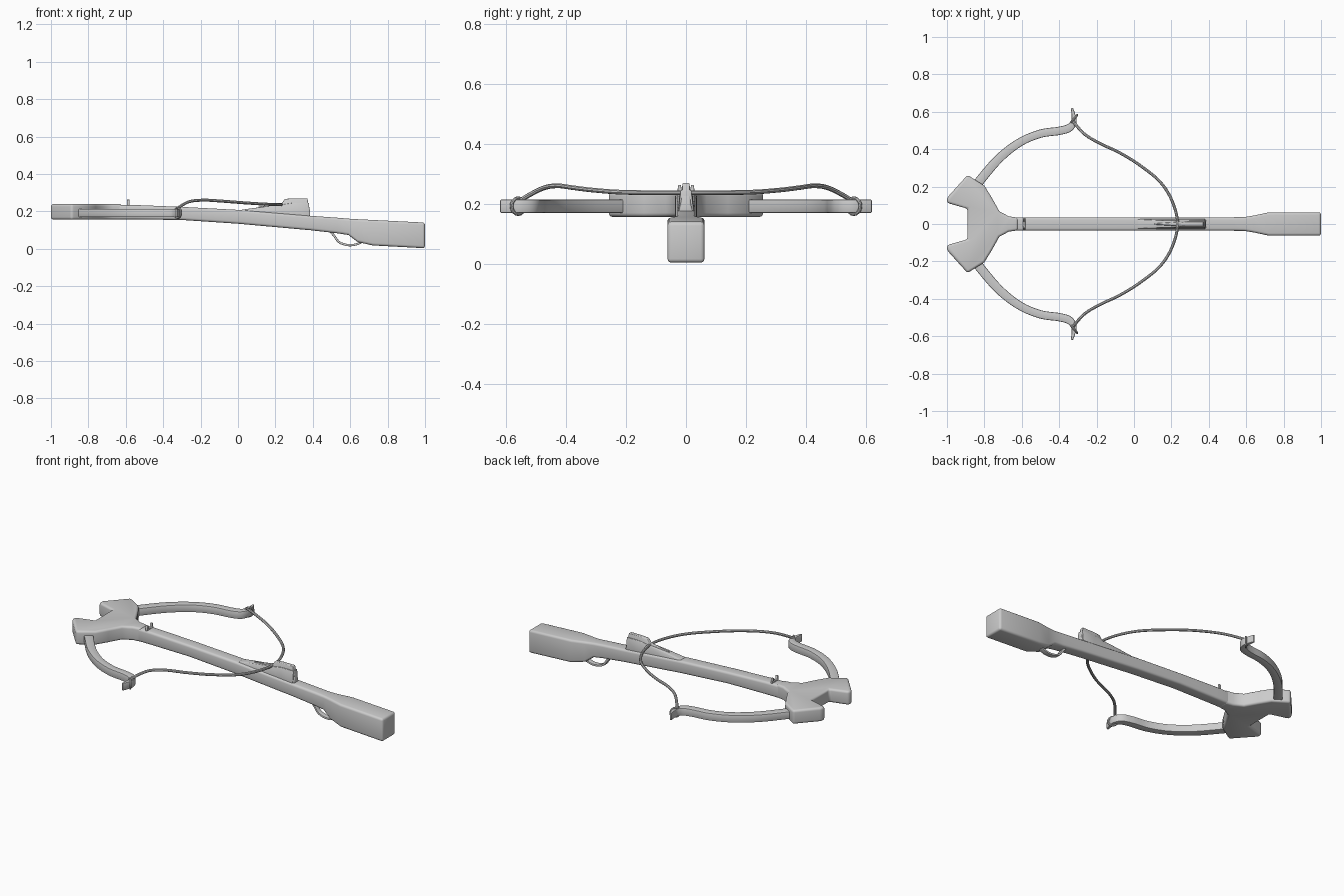
import bpy, bmesh, math
from mathutils import Vector

if "Cube" in bpy.data.objects:
    bpy.data.objects.remove(bpy.data.objects["Cube"])


def finish(obj, bevel=0.0, segments=3, mirror=False):
    bpy.context.collection.objects.link(obj)
    bpy.ops.object.select_all(action='DESELECT')
    obj.select_set(True)
    bpy.context.view_layer.objects.active = obj
    if mirror:
        m = obj.modifiers.new("mirror", 'MIRROR')
        m.use_axis = (False, True, False)
    if bevel:
        b = obj.modifiers.new("bevel", 'BEVEL')
        b.width, b.segments, b.limit_method = bevel, segments, 'ANGLE'
        b.angle_limit = math.radians(35)
    for mod in list(obj.modifiers):
        bpy.ops.object.modifier_apply(modifier=mod.name)
    bpy.ops.object.shade_smooth_by_angle(angle=math.radians(40))
    return obj


def mesh_object(name, bm, **kw):
    bmesh.ops.recalc_face_normals(bm, faces=bm.faces)
    me = bpy.data.meshes.new(name)
    bm.to_mesh(me)
    bm.free()
    return finish(bpy.data.objects.new(name, me), **kw)


def loft(name, rings, **kw):
    bm = bmesh.new()
    vr = [[bm.verts.new(p) for p in r] for r in rings]
    n = len(vr[0])
    for a, b in zip(vr, vr[1:]):
        for i in range(n):
            j = (i + 1) % n
            bm.faces.new((a[i], a[j], b[j], b[i]))
    bm.faces.new(vr[0])
    bm.faces.new(vr[-1][::-1])
    return mesh_object(name, bm, **kw)


def prism(name, outline, z0, z1, **kw):
    return loft(name, [[(x, y, z) for x, y in outline] for z in (z0, z1)], **kw)


def smooth_path(pts, steps=6):
    """Catmull-Rom interpolation through points of any dimension."""
    p = [Vector(q) for q in pts]
    p = [2 * p[0] - p[1]] + p + [2 * p[-1] - p[-2]]
    out = []
    for a, b, c, d in zip(p, p[1:], p[2:], p[3:]):
        for k in range(steps):
            t = k / steps
            out.append(0.5 * (2 * b + (c - a) * t + (2 * a - 5 * b + 4 * c - d) * t * t
                              + (3 * b - a - 3 * c + d) * t ** 3))
    return out + [p[-2]]


def tube(name, pts, radius, cyclic=False, mirror=False):
    cu = bpy.data.curves.new(name, 'CURVE')
    cu.dimensions, cu.bevel_depth, cu.bevel_resolution = '3D', radius, 2
    cu.use_fill_caps = True
    sp = cu.splines.new('POLY')
    sp.points.add(len(pts) - 1)
    for q, p in zip(sp.points, pts):
        q.co = (*p, 1)
    sp.use_cyclic_u = cyclic
    tmp = bpy.data.objects.new(name + "_path", cu)
    bpy.context.collection.objects.link(tmp)
    me = bpy.data.meshes.new_from_object(tmp.evaluated_get(bpy.context.evaluated_depsgraph_get()))
    bpy.data.objects.remove(tmp)
    return finish(bpy.data.objects.new(name, me), mirror=mirror)


def section(x, wb, wt, zb, zt):
    return [(x, -wb, zb), (x, wb, zb), (x, wt, zt), (x, -wt, zt)]


# Stock: long tiller widening into the butt (x, half width, bottom, top)
stock = [(-0.80, .036, .157, .236), (-0.55, .036, .157, .234), (-0.30, .036, .154, .224),
         (0.0, .036, .134, .208), (0.39, .036, .099, .176), (0.53, .036, .083, .166),
         (0.59, .037, .074, .161), (0.64, .045, .036, .158), (0.72, .062, .018, .154),
         (1.0, .062, .003, .140)]
loft("stock", [section(x, w, w, b, t) for x, w, b, t in stock], bevel=.013)

# Forked head holding the limbs
half = [(-0.62, .034), (-0.67, .041), (-0.72, .068), (-0.76, .14), (-0.80, .205),
        (-0.89, .262), (-1.0, .14), (-1.0, .113), (-0.89, .082)]
prism("fork_head", half + [(x, -y) for x, y in reversed(half)], .156, .239, bevel=.018, segments=4)

# Limbs: swept flat bars with a hooked tip (x, y, half width)
path = smooth_path([(-0.87, .17, .025), (-0.82, .237, .025), (-0.72, .352, .024), (-0.61, .437, .022),
                    (-0.50, .483, .022), (-0.40, .498, .022), (-0.345, .515, .021),
                    (-0.322, .55, .015), (-0.324, .585, .010), (-0.332, .62, .006)])
rings = []
for i, p in enumerate(path):
    t = (path[min(i + 1, len(path) - 1)] - path[max(i - 1, 0)]).to_2d().normalized()
    a, b = [p.to_2d() + s * p.z * Vector((-t.y, t.x)) for s in (1, -1)]
    rings.append([(*a, .169), (*b, .169), (*b, .214), (*a, .214)])
loft("limbs", rings, bevel=.005, segments=2, mirror=True)

# String, drawn back to the latch, and its loops around the limb tips
side = [(-0.328, .555, .205), (-0.315, .535, .222), (-0.26, .477, .252), (-0.18, .43, .260),
        (-0.075, .38, .254), (0.03, .315, .246), (0.14, .225, .239), (0.205, .12, .237)]
tube("string", smooth_path(side + [(0.233, 0, .237)] + [(x, -y, z) for x, y, z in reversed(side)]), .008)
loop = [(-0.322 + .018 * math.cos(a), .56 + .022 * math.cos(a), .192 + .027 * math.sin(a))
        for a in [k * math.tau / 16 for k in range(16)]]
tube("string_loops", loop, .006, cyclic=True, mirror=True)

# Latch housing: low ramp and raised narrow block
ramp = [(0.02, .022, .200, .209), (0.13, .020, .185, .224), (0.235, .018, .175, .236),
        (0.30, .018, .170, .246), (0.38, .018, .160, .246)]
loft("latch_ramp", [section(x, .028, w, b, t) for x, w, b, t in ramp], bevel=.003, segments=2)
block = [(0.11, .003, .200, .226), (0.235, .010, .19, .244), (0.25, .010, .19, .266),
         (0.29, .011, .18, .270), (0.37, .011, .17, .270), (0.386, .013, .16, .20)]
loft("latch_block", [section(x, w + .013 if x > .2 else w, w, b, t) for x, w, b, t in block],
     bevel=.003, segments=2)

# Bolt rest: small forked bracket near the head
u = [(-.031, .225), (.031, .225), (.026, .263), (.017, .263), (.013, .241),
     (-.013, .241), (-.017, .263), (-.026, .263)]
loft("bolt_rest", [[(x, y, z) for y, z in u] for x in (-.594, -.580)], bevel=.003, segments=2)

# Trigger guard loop and trigger
guard = smooth_path([(0.495, 0, .092), (0.515, 0, .068), (0.54, 0, .036), (0.58, 0, .021),
                     (0.62, 0, .021), (0.66, 0, .034)])
rings = []
for i, p in enumerate(guard):
    t = (guard[min(i + 1, len(guard) - 1)] - guard[max(i - 1, 0)]).normalized()
    n = Vector((-t.z, 0, t.x)) * .006
    rings.append([p + s * n + Vector((0, r * .015, 0)) for s, r in ((1, 1), (1, -1), (-1, -1), (-1, 1))])
loft("trigger_guard", rings, bevel=.003, segments=2)
